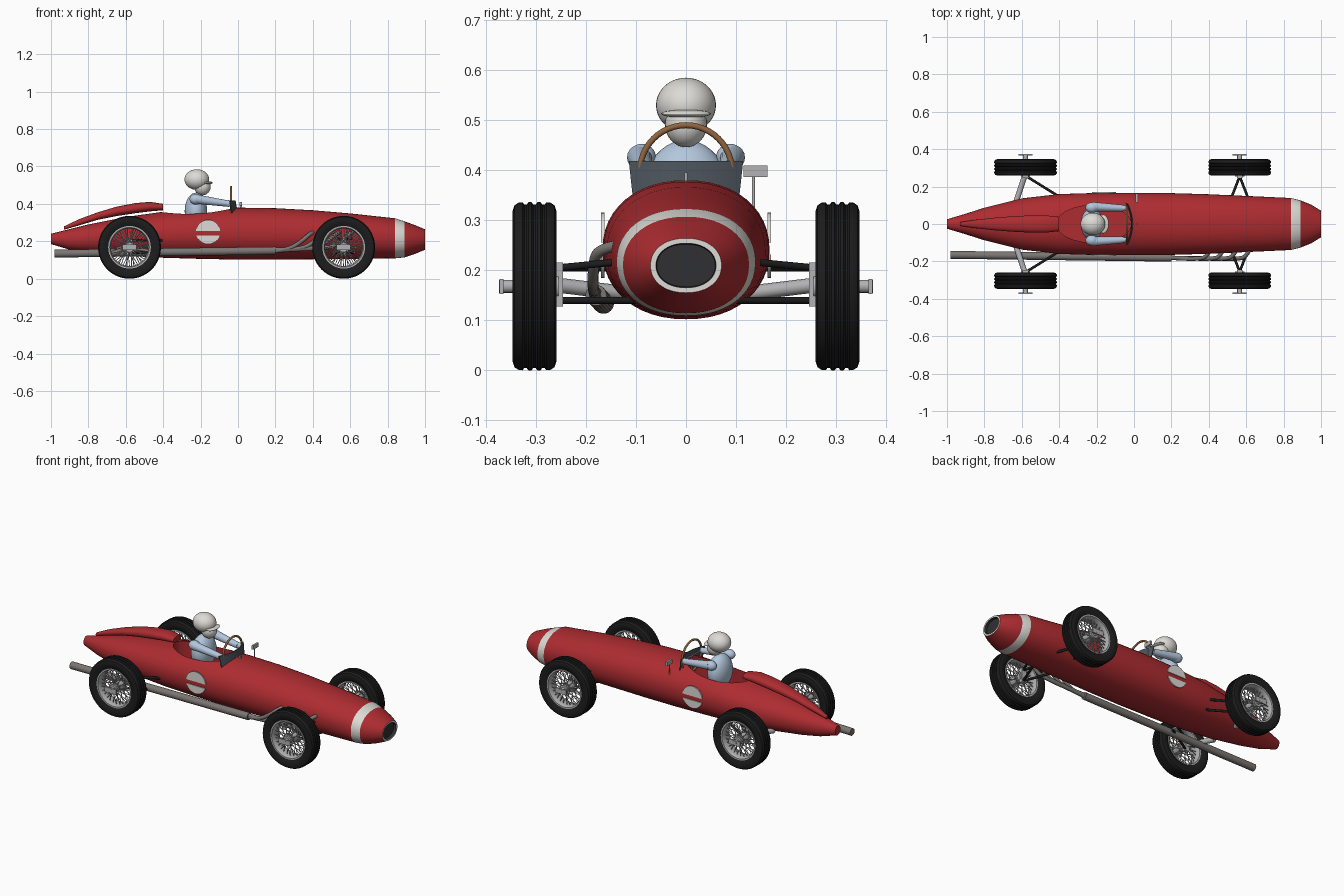
import bpy, bmesh
from math import sin, cos, pi, radians, asin, copysign
from mathutils import Vector

if "Cube" in bpy.data.objects:
    bpy.data.objects.remove(bpy.data.objects["Cube"])


def material(name, r, g, b):
    m = bpy.data.materials.new(name)
    m.use_nodes = True
    m.diffuse_color = (r, g, b, 1)
    bsdf = m.node_tree.nodes["Principled BSDF"]
    bsdf.inputs["Base Color"].default_value = (r, g, b, 1)
    bsdf.inputs["Roughness"].default_value = 0.5
    return m


RED = material("racing red", 0.42, 0.025, 0.03)
WHITE = material("off white", 0.72, 0.71, 0.67)
DARK = material("grille grey", 0.03, 0.03, 0.033)
RUBBER = material("tyre black", 0.012, 0.012, 0.013)
METAL = material("silver", 0.45, 0.45, 0.46)
EXHAUST = material("exhaust grey", 0.2, 0.18, 0.17)
BLUE = material("overall blue", 0.45, 0.57, 0.72)
BROWN = material("wood brown", 0.28, 0.13, 0.05)
SLATE = material("screen slate", 0.07, 0.085, 0.1)


def select(obj):
    bpy.ops.object.select_all(action='DESELECT')
    obj.select_set(True)
    bpy.context.view_layer.objects.active = obj


def smooth(obj, angle=38):
    select(obj)
    bpy.ops.object.shade_smooth_by_angle(angle=radians(angle))


def finish(name, bm, mats):
    bmesh.ops.recalc_face_normals(bm, faces=bm.faces)
    mesh = bpy.data.meshes.new(name)
    bm.to_mesh(mesh)
    bm.free()
    for m in mats:
        mesh.materials.append(m)
    obj = bpy.data.objects.new(name, mesh)
    bpy.context.collection.objects.link(obj)
    smooth(obj)
    return obj


def loft(name, rings, mats, wrap=False, rule=lambda i: 0):
    """Skin a list of closed rings; wrap joins last to first, otherwise cap."""
    bm = bmesh.new()
    vs = [[bm.verts.new(p) for p in ring] for ring in rings]
    n = len(vs[0])
    for i in range(len(vs) - (0 if wrap else 1)):
        a, b = vs[i], vs[(i + 1) % len(vs)]
        for j in range(n):
            k = (j + 1) % n
            bm.faces.new((a[j], a[k], b[k], b[j])).material_index = rule(i)
    if not wrap:
        bm.faces.new(vs[0]).material_index = rule(0)
        bm.faces.new(vs[-1]).material_index = rule(len(vs) - 1)
    return finish(name, bm, mats)


def oval(x, hw, zb, zt, power=2.0, n=48):
    """Superellipse section across the car."""
    pts = []
    for k in range(n):
        c, s = cos(2 * pi * k / n), sin(2 * pi * k / n)
        bend = lambda v: copysign(abs(v) ** (2 / power), v)
        pts.append((x, hw * bend(c), (zb + zt) / 2 + (zt - zb) / 2 * bend(s)))
    return pts


def ring_part(name, profile, centre, mat, n=48):
    """Closed (radius, y) profile turned about the axle."""
    cx, cy, cz = centre
    rings = [[(cx + r * cos(a), cy + y, cz + r * sin(a)) for r, y in profile]
             for a in (2 * pi * k / n for k in range(n))]
    return loft(name, rings, [mat], wrap=True)


def rods(name, pairs, r, mat, sides=12, r2=None):
    bm = bmesh.new()
    for a, b in pairs:
        a, b = Vector(a), Vector(b)
        d = b - a
        mtx = d.to_track_quat('Z', 'Y').to_matrix().to_4x4()
        mtx.translation = (a + b) / 2
        bmesh.ops.create_cone(bm, cap_ends=True, segments=sides, radius1=r,
                              radius2=r2 or r, depth=d.length, matrix=mtx)
    return finish(name, bm, [mat])


def ball(name, loc, scale, mat):
    bpy.ops.mesh.primitive_uv_sphere_add(segments=32, ring_count=20, location=loc)
    o = bpy.context.object
    o.name, o.scale = name, scale
    o.data.materials.append(mat)
    smooth(o, 60)


def box(name, loc, size, mat):
    bpy.ops.mesh.primitive_cube_add(size=1, location=loc)
    o = bpy.context.object
    o.name, o.scale = name, size
    o.data.materials.append(mat)


def pipe(name, pts, r, mat):
    cu = bpy.data.curves.new(name, 'CURVE')
    cu.dimensions, cu.bevel_depth, cu.use_fill_caps = '3D', r, True
    sp = cu.splines.new('NURBS')
    sp.points.add(len(pts) - 1)
    for p, co in zip(sp.points, pts):
        p.co = (*co, 1)
    sp.use_endpoint_u, sp.order_u = True, 3
    cu.materials.append(mat)
    o = bpy.data.objects.new(name, cu)
    bpy.context.collection.objects.link(o)
    select(o)
    bpy.ops.object.convert(target='MESH')


# Body shell: x, half width, bottom, top
stations = [(-1, .025, .185, .24), (-.9, .055, .155, .265), (-.8, .087, .14, .29),
            (-.6, .137, .122, .33), (-.4, .16, .112, .358), (-.2, .166, .106, .373),
            (0, .167, .102, .38), (.2, .165, .102, .377), (.4, .159, .104, .366),
            (.6, .15, .106, .349), (.84, .139, .109, .323), (.89, .126, .114, .307),
            (.95, .102, .134, .285), (1, .071, .155, .264), (1, .06, .165, .254),
            (.985, .058, .167, .252)]
paint = {10: 1, 13: 1, 14: 2, 15: 2}
body = loft("body_shell", [oval(*s, power=2.15) for s in stations],
            [RED, WHITE, DARK], rule=lambda i: paint.get(i, 0))

# Cockpit opening
bpy.ops.mesh.primitive_cylinder_add(vertices=48, location=(-.215, 0, .4))
cutter = bpy.context.object
cutter.name, cutter.scale, cutter.hide_render = "cockpit_cutter", (.2, .1, .15), True
cutter.data.materials.append(RED)
mod = body.modifiers.new("cockpit", 'BOOLEAN')
mod.operation, mod.object = 'DIFFERENCE', cutter
select(body)
bpy.ops.object.modifier_apply(modifier=mod.name)
bpy.data.objects.remove(cutter)
smooth(body)

# Headrest fairing
loft("headrest_fairing", [oval(*s, power=2.3, n=32) for s in (
    (-.93, .01, .262, .28), (-.85, .022, .285, .318), (-.75, .033, .315, .355),
    (-.65, .041, .335, .385), (-.55, .046, .35, .404), (-.47, .046, .36, .411),
    (-.4, .038, .366, .4))], [RED])

# Side roundels, split by a red band
for side in (-1, 1):
    for label, lo, flip in (("upper", .006, 1), ("lower", .018, -1)):
        R, t = .065, asin(lo / .065)
        arc = [t + (pi - 2 * t) * k / 24 for k in range(25)]
        loft("roundel_" + label, [[(-.16 + R * cos(a), side * y, .25 + flip * R * sin(a))
                                   for a in arc] for y in (.163, .17)], [WHITE])

# Wheels
W, CZ = .303, .168
half = [(.112, -.032), (.13, -.041), (.15, -.044), (.162, -.04), (.167, -.032)]
tread = [(r, y + d) for y in (-.018, 0, .018) for r, d in
         ((.168, -.006), (.163, -.002), (.163, .002), (.168, .006))]
tyre_profile = half + tread + [(r, -y) for r, y in reversed(half)]
rim_profile = [(.114, -.036), (.114, .036), (.106, .036), (.1, .02), (.1, -.02), (.106, -.036)]
for end, wx in (("rear", -.58), ("front", .565)):
    for side, s in (("right", -1), ("left", 1)):
        tag = f"{end}_{side}_"
        ring_part(tag + "tyre", tyre_profile, (wx, s * W, CZ), RUBBER, 64)
        ring_part(tag + "rim", rim_profile, (wx, s * W, CZ), METAL)
        at = lambda r, a, y: (wx + r * cos(a), s * y, CZ + r * sin(a))
        wires = []
        for k in range(28):
            a, lean = 2 * pi * k / 28, .45 * (-1) ** k
            wires.append((at(.02, a + lean, .338), at(.104, a, .312)))
            wires.append((at(.024, a - lean, .275), at(.104, a + .1, .295)))
        rods(tag + "spokes", wires, .0022, METAL, 5)
        rods(tag + "hub", [(at(0, 0, .255), at(0, 0, .345))], .025, METAL, 24)
        rods(tag + "hub_nose", [(at(0, 0, .34), at(0, 0, .374))], .013, METAL, 16)
        box(tag + "knock_off", (wx, s * .369, CZ), (.075, .008, .03), METAL)
        box(tag + "upright", (wx, s * .256, .172), (.03, .02, .088), METAL)

# Suspension arms
for side, s in (("right", -1), ("left", 1)):
    rods(f"front_{side}_wishbones",
         [((.565, s * .255, z), (.565 + dx, s * .1, z + dz))
          for z, dz in ((.205, .015), (.14, 0)) for dx in (-.06, .06)], .007, RUBBER)
    rods(f"rear_{side}_axle", [((-.585, s * .255, .17), (-.64, s * .09, .15))], .015, METAL)
    rods(f"rear_{side}_radius_arms",
         [((-.575, s * .255, z), (-.39, s * .14, z)) for z in (.14, .205)], .007, RUBBER)

# Exhaust
rods("tail_pipe", [((-.98, -.165, .134), (.2, -.18, .15))], .021, EXHAUST, 24)
for n, hx in enumerate((.39, .46, .53, .6)):
    pipe(f"exhaust_header_{n + 1}",
         [(.18, -.18, .145 + n * .004), (hx - .12, -.186, .155), (hx - .05, -.186, .2),
          (hx, -.178, .245), (hx + .02, -.13, .25)], .011, EXHAUST)

# Windscreen, mirror and filler cap
screen = []
for k in range(21):
    u = -1 + k / 10
    x, y = -.005 - .03 * u * u, .112 * u
    screen.append([(x, y * .95, .345), (x + .004, y * .95, .345),
                   (x - .008, y * 1.02, .418), (x - .012, y * 1.02, .418)])
loft("windscreen", screen, [SLATE])
box("mirror", (.015, .139, .398), (.012, .048, .023), METAL)
rods("mirror_stalk", [((.015, .135, .3), (.015, .135, .39))], .003, METAL)
box("bonnet_fin", (.015, 0, .385), (.01, .006, .02), METAL)

# Steering wheel
bpy.ops.mesh.primitive_torus_add(major_radius=.092, minor_radius=.006, major_segments=48,
                                 location=(-.037, 0, .398), rotation=(0, pi / 2, 0))
wheel = bpy.context.object
wheel.name = "steering_wheel"
wheel.data.materials.append(BROWN)
smooth(wheel, 60)
centre = Vector((-.037, 0, .398))
rods("steering_spokes", [(centre, centre + Vector((0, .09 * cos(a), .09 * sin(a))))
                         for a in (0, pi, -pi / 2)] +
     [(centre, centre + Vector((.06, 0, -.04)))], .004, METAL)

# Driver
ball("torso", (-.225, 0, .36), (.06, .085, .1), BLUE)
for side, s in (("right", -1), ("left", 1)):
    ball(f"{side}_shoulder", (-.225, s * .088, .425), (.034, .028, .028), BLUE)
    rods(f"{side}_arm", [((-.225, s * .093, .426), (-.058, s * .085, .402))],
         .025, BLUE, 20, .017)
    ball(f"{side}_hand", (-.052, s * .085, .402), (.018, .014, .018), BLUE)
ball("face", (-.19, 0, .492), (.044, .042, .046), WHITE)
ball("helmet", (-.22, 0, .53), (.066, .06, .055), WHITE)
ball("helmet_peak", (-.165, 0, .513), (.03, .05, .008), WHITE)
